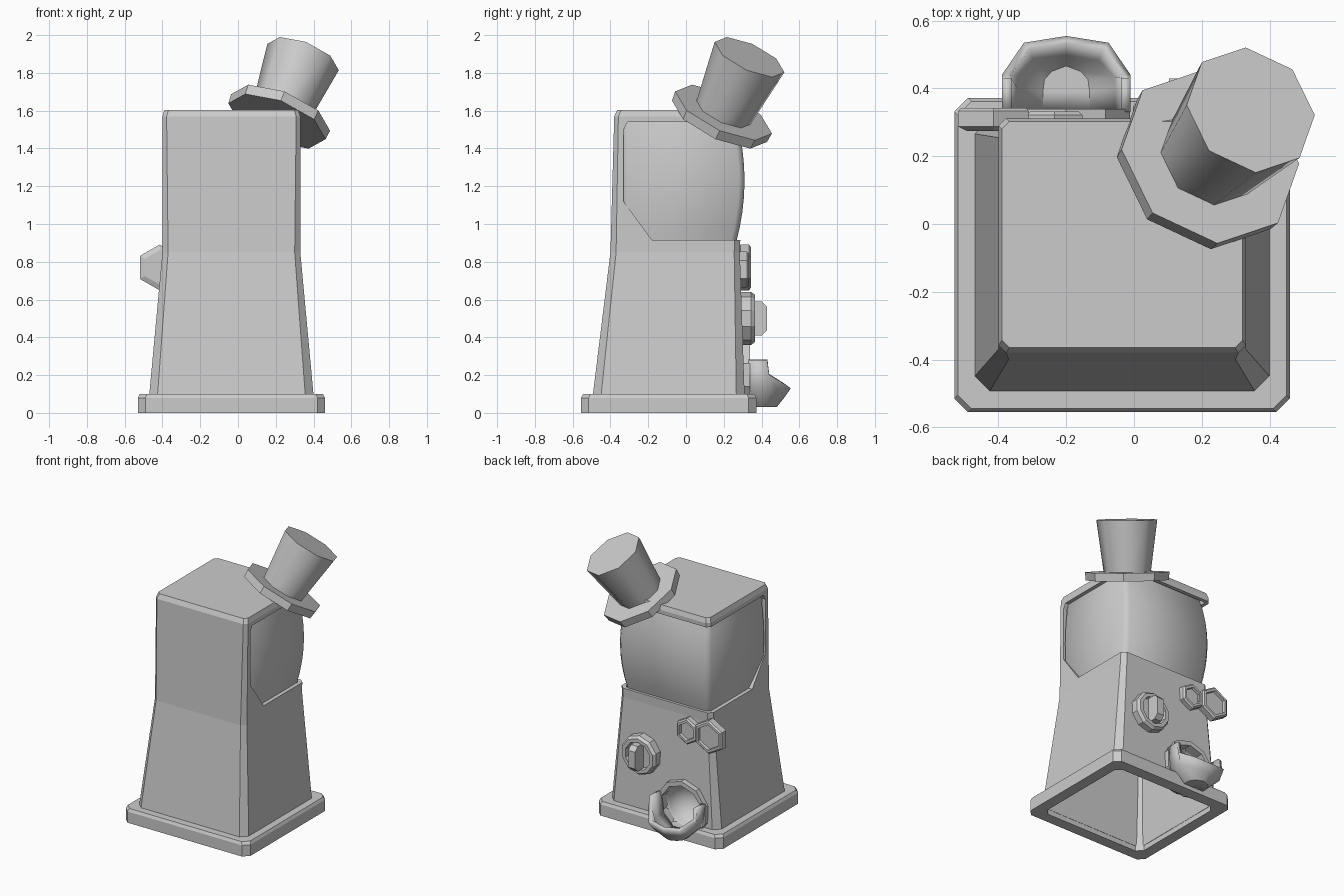
import bpy, bmesh
from math import pi, sin, cos, radians
from mathutils import Matrix, Vector

if "Cube" in bpy.data.objects:
    bpy.data.objects.remove(bpy.data.objects["Cube"])


def finish(name, bm, smooth=None):
    bmesh.ops.recalc_face_normals(bm, faces=bm.faces)
    me = bpy.data.meshes.new(name)
    bm.to_mesh(me)
    bm.free()
    if smooth:
        me.shade_smooth()
        me.set_sharp_from_angle(angle=radians(smooth))
    ob = bpy.data.objects.new(name, me)
    bpy.context.collection.objects.link(ob)
    return ob


def loft(name, rings, cap_start=True, cap_end=True, loop=False, smooth=None, mat=None):
    """Skin a stack of closed rings; loop joins the last ring to the first."""
    bm = bmesh.new()
    vs = [[bm.verts.new(p) for p in r] for r in rings]
    n = len(vs[0])
    pairs = list(zip(vs, vs[1:])) + ([(vs[-1], vs[0])] if loop else [])
    for a, b in pairs:
        for i in range(n):
            j = (i + 1) % n
            bm.faces.new((a[i], a[j], b[j], b[i]))
    if cap_start and not loop:
        bm.faces.new(vs[0])
    if cap_end and not loop:
        bm.faces.new(vs[-1])
    if mat:
        bm.transform(mat)
    return finish(name, bm, smooth)


def rect(x0, x1, y0, y1, c, z):
    """Rectangle with clipped corners."""
    return [(x0 + c, y0, z), (x1 - c, y0, z), (x1, y0 + c, z), (x1, y1 - c, z),
            (x1 - c, y1, z), (x0 + c, y1, z), (x0, y1 - c, z), (x0, y0 + c, z)]


def lathe(name, rows, n, mat, start=0.0, **kw):
    rings = [[(r * cos(start + 2 * pi * i / n), r * sin(start + 2 * pi * i / n), h)
              for i in range(n)] for r, h in rows]
    return loft(name, rings, mat=mat, **kw)


def prism_x(name, yz, x0, x1):
    return loft(name, [[(x, y, z) for y, z in yz] for x in (x0, x1)])


def solidify(ob, t):
    m = ob.modifiers.new("thickness", "SOLIDIFY")
    m.thickness, m.offset = t, -1


def cut(ob, cutter):
    m = ob.modifiers.new("cut", "BOOLEAN")
    m.operation, m.solver, m.object = "DIFFERENCE", "EXACT", cutter
    cutter.hide_render = True
    cutter.display_type = "WIRE"


def facing_back(x, y, z):
    return Matrix.Translation((x, y, z)) @ Matrix.Rotation(-pi / 2, 4, "X")


# hollow cabinet, open underneath
body = loft("cabinet", [
    rect(-.475, .405, -.50, .312, .045, .04),
    rect(-.40, .33, -.40, .285, .03, .85),
    rect(-.40, .33, -.38, .312, .022, 1.57),
    rect(-.39, .32, -.365, .302, .022, 1.603)], cap_start=False)
solidify(body, .03)

# plinth ring
base = loft("plinth", [
    rect(-.53, .46, -.555, .372, .04, 0),
    rect(-.53, .46, -.555, .372, .04, .08),
    rect(-.52, .45, -.545, .362, .04, .10),
    rect(-.45, .38, -.475, .29, .04, .10),
    rect(-.45, .38, -.475, .29, .04, 0)], loop=True)

# window opening on both sides and the back, chute opening
window = prism_x("window_cutter", [(-.33, 1.5), (-.31, 1.54), (.6, 1.54), (.6, .915),
                                   (-.18, .915), (-.33, 1.12)], -.8, .8)
cut(body, window)
hole = lathe("chute_cutter", [(.172, -.12), (.172, .2)], 20, facing_back(-.2, .3, .2))
cut(body, hole)
cut(base, hole)

# bulging glass
rings = []
for i in range(9):
    t = i / 4 - 1
    k = 1 - t * t
    rings.append(rect(-.37 - .028 * k, .30 + .028 * k, -.345, .265 + .045 * k, .03, 1.23 + .33 * t))
loft("glass", rings, smooth=50)

# chute: collar, recessed half sphere, catch bowl
lathe("chute_collar", [(.165, -.03), (.198, -.03), (.198, .04), (.165, .04)], 10,
      facing_back(-.2, .30, .2), start=pi / 10, loop=True)
bm = bmesh.new()
bmesh.ops.create_uvsphere(bm, u_segments=20, v_segments=10, radius=.175)
bm.transform(facing_back(-.2, .30, .2))
bmesh.ops.delete(bm, geom=[v for v in bm.verts if v.co.y > .301], context="VERTS")
recess = finish("chute_recess", bm, smooth=40)
solidify(recess, .008)

bowl_rows = [
    [(.19, .33, .28), (.19, .43, .28), (.19, .44, .20), (.125, .535, .145), (0, .555, .13)],
    [(.17, .33, .12), (.17, .40, .12), (.165, .44, .11), (.11, .50, .09), (0, .52, .08)],
    [(.08, .33, .03), (.08, .39, .03), (.075, .43, .03), (.05, .46, .03), (0, .48, .03)]]
bm = bmesh.new()
grid = [[bm.verts.new((x - .2, y, z)) for x, y, z in
         row + [(-x, y, z) for x, y, z in row[-2::-1]]] for row in bowl_rows]
for a, b in zip(grid, grid[1:]):
    for i in range(len(a) - 1):
        bm.faces.new((a[i], a[i + 1], b[i + 1], b[i]))
bm.faces.new(grid[-1])
solidify(finish("catch_bowl", bm, smooth=40), .028)

# turning dial with grip
lathe("dial", [(.14, -.03), (.14, .045), (.125, .065), (.10, .065), (.095, .035)], 10,
      facing_back(.13, .30, .50), start=pi / 10)
prism_x("dial_grip", [(.30, .59), (.40, .59), (.43, .56), (.43, .44), (.40, .41), (.30, .41)],
        .103, .157)

# two framed hexagon plates joined by a small bridge
for name, x, y, z, r in (("large_hex_plate", -.415, .308, .77, .121),
                         ("small_hex_plate", -.235, .297, .76, .095)):
    lathe(name, [(r - .03, -.033), (r, -.02), (r, .025), (r - .012, .035), (r - .03, .035),
                 (r - .033, .015)], 6, facing_back(x, y, z), start=pi / 2)
prism_x("hex_bridge", [(.28, .79), (.325, .79), (.325, .74), (.28, .74)], -.335, -.285)

# tilted hat
axis = Vector((.13, .15, .32)).normalized()
tilt = Vector((0, 0, 1)).rotation_difference(axis).to_matrix().to_4x4()
hat = Matrix.Translation((.215, .187, 1.565)) @ tilt
lathe("hat_brim", [(.275, -.025), (.28, .03)], 8, hat)
lathe("hat_crown", [(.155, .02), (.202, .375)], 8, hat, smooth=50)
